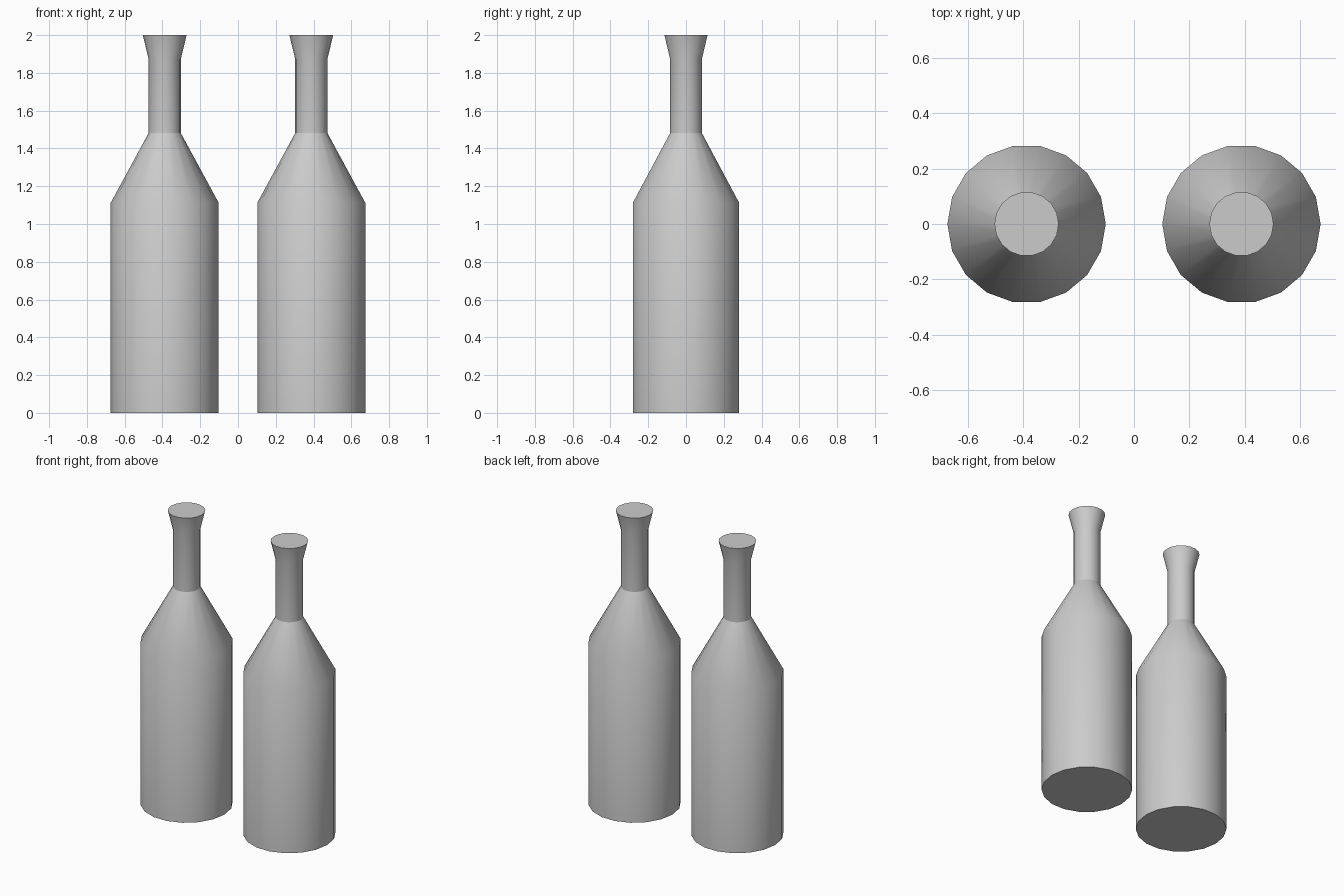
import bpy, bmesh
from math import cos, sin, pi

if "Cube" in bpy.data.objects:
    bpy.data.objects.remove(bpy.data.objects["Cube"])

SIDES = 18
# radius, height from base to mouth
PROFILE = [(0.286, 0.0), (0.286, 1.112), (0.085, 1.482), (0.085, 1.872), (0.116, 2.0)]
SHARP_RINGS = (0, 2, 4)  # base rim, neck root, mouth rim


def bottle(name, x):
    bm = bmesh.new()
    rings = [[bm.verts.new((r * cos(2 * pi * i / SIDES), r * sin(2 * pi * i / SIDES), z))
              for i in range(SIDES)] for r, z in PROFILE]
    # side walls
    for a, b in zip(rings, rings[1:]):
        for i in range(SIDES):
            j = (i + 1) % SIDES
            bm.faces.new((a[i], a[j], b[j], b[i])).smooth = True
    # flat base and closed mouth
    bm.faces.new(rings[0][::-1])
    bm.faces.new(rings[-1])
    # crisp edges
    for k in SHARP_RINGS:
        for i in range(SIDES):
            bm.edges.get((rings[k][i], rings[k][(i + 1) % SIDES])).smooth = False
    mesh = bpy.data.meshes.new(name)
    bm.to_mesh(mesh)
    bm.free()
    obj = bpy.data.objects.new(name, mesh)
    obj.location.x = x
    bpy.context.collection.objects.link(obj)


# matching pair
bottle("left_bottle", -0.388)
bottle("right_bottle", 0.388)
